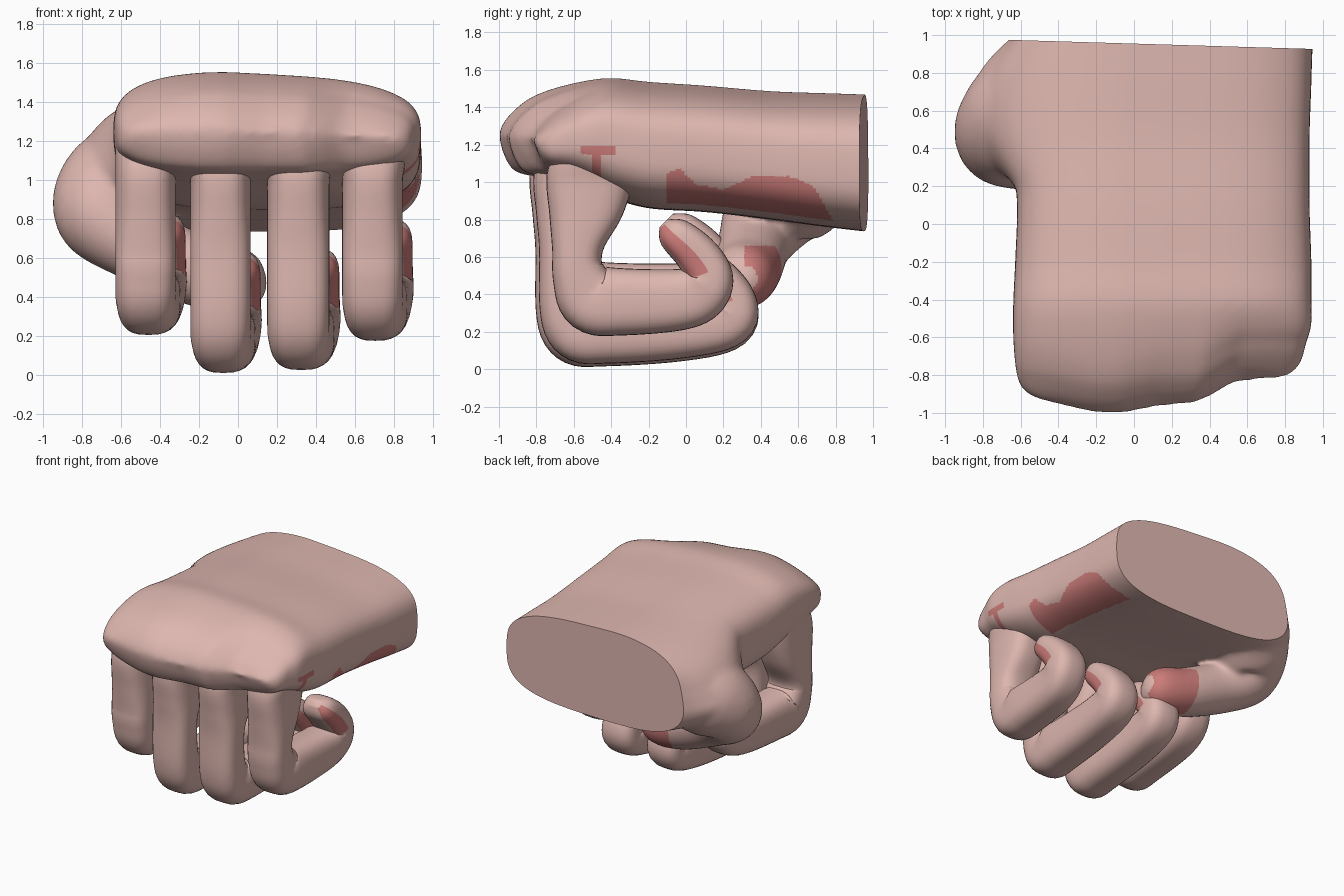
import bpy, bmesh, math
from mathutils import Vector

if "Cube" in bpy.data.objects:
    bpy.data.objects.remove(bpy.data.objects["Cube"])


def material(name, rgb):
    m = bpy.data.materials.new(name)
    m.diffuse_color = (*rgb, 1)
    m.use_nodes = True
    m.node_tree.nodes["Principled BSDF"].inputs["Base Color"].default_value = m.diffuse_color
    return m


SKIN = material("skin", (0.73, 0.47, 0.43))
RED = material("flushed red", (0.60, 0.20, 0.19))


def spline(keys, steps=8):
    """Catmull-Rom interpolation of rows of numbers."""
    k = [keys[0]] + list(keys) + [keys[-1]]
    out = []
    for i in range(1, len(k) - 2):
        for s in range(steps):
            t = s / steps
            out.append([0.5 * (2 * b + (c - a) * t + (2 * a - 5 * b + 4 * c - d) * t * t
                               + (3 * b - a - 3 * c + d) * t ** 3)
                        for a, b, c, d in zip(k[i - 1], k[i], k[i + 1], k[i + 2])])
    return out + [list(keys[-1])]


def rounded(a, n):
    """Point on a unit superellipse."""
    c, s = math.cos(a), math.sin(a)
    return (math.copysign(abs(c) ** (2 / n), c), math.copysign(abs(s) ** (2 / n), s))


def loft(name, rings, is_red=None):
    bm = bmesh.new()
    vs = [[bm.verts.new(p) for p in r] for r in rings]
    n = len(rings[0])
    for i in range(len(vs) - 1):
        for j in range(n):
            f = bm.faces.new((vs[i][j], vs[i][(j + 1) % n], vs[i + 1][(j + 1) % n], vs[i + 1][j]))
            if is_red and is_red(i / (len(vs) - 1), j / n * 360):
                f.material_index = 1
    bm.faces.new(vs[0])
    bm.faces.new(vs[-1])
    bmesh.ops.recalc_face_normals(bm, faces=bm.faces)
    me = bpy.data.meshes.new(name)
    bm.to_mesh(me)
    bm.free()
    me.materials.append(SKIN)
    me.materials.append(RED)
    ob = bpy.data.objects.new(name, me)
    bpy.context.collection.objects.link(ob)
    return ob


def activate(*obs):
    bpy.ops.object.select_all(action='DESELECT')
    for o in obs:
        o.select_set(True)
    bpy.context.view_layer.objects.active = obs[0]


def clamp(v):
    return max(0.0, min(1.0, v))


# Palm: sections along y (y, x min, x max, z low, z high)
PALM = [(-1.0, -0.52, 0.78, 1.245, 1.265), (-0.975, -0.57, 0.83, 1.15, 1.32),
        (-0.92, -0.61, 0.88, 1.06, 1.385), (-0.82, -0.63, 0.91, 1.03, 1.46),
        (-0.65, -0.64, 0.94, 0.99, 1.52), (-0.42, -0.64, 0.94, 0.92, 1.56),
        (-0.2, -0.63, 0.94, 0.86, 1.54), (0.1, -0.62, 0.93, 0.84, 1.52),
        (0.45, -0.64, 0.93, 0.80, 1.49), (0.75, -0.62, 0.94, 0.76, 1.48),
        (1.1, -0.58, 0.95, 0.72, 1.47)]
rings = []
for y, x0, x1, z0, z1 in spline(PALM):
    ring = []
    for j in range(48):
        c, s = rounded(j / 48 * math.tau, 3.2)
        x = (x0 + x1) / 2 + c * (x1 - x0) / 2
        z = (z0 + z1) / 2 + s * (z1 - z0) / 2 - 0.05 * clamp((x + 0.1) / 0.9) * (s + 1) / 2
        back = 0.05 * clamp(x / 0.15) + 0.13 * clamp((x - 0.35) / 0.2) + 0.08 * clamp((-x - 0.2) / 0.35)
        # heel of the thumb swells out of the left side
        x -= 0.27 * clamp(1 - ((y - 0.62) / 0.42) ** 2) * clamp((1.45 - z) / 0.45) * clamp(-x / 0.6)
        ring.append((x, y + back * clamp((-y - 0.4) / 0.4), z))
    rings.append(ring)
palm = loft("palm_and_thumb", rings)

# Thumb: round tube from the heel of the hand, folding under the palm
THUMB = [(-0.25, 0.98, 1.10, 0.22), (-0.45, 0.76, 1.06, 0.27), (-0.62, 0.57, 0.96, 0.30),
         (-0.69, 0.45, 0.83, 0.255), (-0.52, 0.37, 0.68, 0.20), (-0.22, 0.33, 0.54, 0.185),
         (0.0, 0.30, 0.49, 0.17), (0.10, 0.28, 0.48, 0.12), (0.14, 0.27, 0.48, 0.04)]
path = spline(THUMB)
rings = []
for i, (x, y, z, r) in enumerate(path):
    a, b = path[max(i - 1, 0)], path[min(i + 1, len(path) - 1)]
    t = (Vector(b[:3]) - Vector(a[:3])).normalized()
    u = t.cross(Vector((0, 1, 0.3))).normalized()
    v = t.cross(u)
    rings.append([Vector((x, y, z)) + r * (math.cos(q) * u + math.sin(q) * v)
                  for q in (j / 24 * math.tau for j in range(24))])
thumb = loft("thumb", rings)

# Fuse thumb and palm into one soft surface
activate(palm, thumb)
bpy.ops.object.join()
m = palm.modifiers.new("fuse", 'REMESH')
m.mode, m.voxel_size = 'VOXEL', 0.016
m = palm.modifiers.new("soften", 'SMOOTH')
m.factor, m.iterations = 0.5, 25
for name in ("fuse", "soften"):
    bpy.ops.object.modifier_apply(modifier=name)

# Cut the wrist off flat
bm = bmesh.new()
bm.from_mesh(palm.data)
bmesh.ops.bisect_plane(bm, geom=bm.verts[:] + bm.edges[:] + bm.faces[:],
                       plane_co=(0, 0.955, 0), plane_no=(0.03, 1, 0), clear_outer=True)
bmesh.ops.holes_fill(bm, edges=[e for e in bm.edges if e.is_boundary], sides=0)
bm.to_mesh(palm.data)
bm.free()

# Flushed patches on the outer palm edge and the thumb tip
EDGE = [(-0.1, 1.04), (-0.04, 1.08), (0.05, 0.99), (0.2, 0.96), (0.35, 1.03),
        (0.55, 1.03), (0.68, 0.98), (0.8, 0.77)]


def palm_patch(y, z):
    for (a, za), (b, zb) in zip(EDGE, EDGE[1:]):
        if a <= y <= b:
            return z < za + (zb - za) * (y - a) / (b - a)
    return (-0.5 < y < -0.45 and 0.93 < z < 1.2) or (-0.56 < y < -0.38 and 1.15 < z < 1.2)


if len(palm.data.materials) < 2:
    palm.data.materials.clear()
    palm.data.materials.append(SKIN)
    palm.data.materials.append(RED)
for p in palm.data.polygons:
    x, y, z = p.center
    side = x > 0.7 and p.normal.x > 0.15 and palm_patch(y, z)
    tip = -0.2 < x < 0.13 and y > 0.2 and z < 0.66 and p.normal.y > 0
    p.material_index = 1 if side or tip else 0
activate(palm)
bpy.ops.object.shade_smooth_by_angle(angle=math.radians(50))
for p in palm.data.polygons:
    if len(p.vertices) > 20:
        p.use_smooth = False


# Fingers: down from the knuckle, back under the palm, tip curled up and forward
def finger(name, x, width, front, bottom, back, flare=0.12):
    f, b, k = front, bottom, back
    keys = [(f + 0.29, 1.22, 0.20), (f + 0.26, 1.04, 0.235), (f + 0.235, 0.82, 0.195),
            (f + 0.19, 0.63, 0.135), (f + 0.20, b + 0.33, 0.145), (f + 0.27, b + 0.21, 0.185),
            (f + 0.42, b + 0.19, 0.18), (-0.05, b + 0.20, 0.165), (k - 0.17, b + 0.24, 0.15),
            (k - 0.125, b + 0.33, 0.125), (k - 0.20, b + 0.45, 0.115),
            (k - 0.32, b + 0.56, 0.09), (k - 0.37, b + 0.61, 0.03)]
    path = spline(keys, 6)
    rings = []
    n = len(path)
    for i, (y, z, h) in enumerate(path):
        p, q = path[max(i - 1, 0)], path[min(i + 1, n - 1)]
        t = Vector((q[0] - p[0], q[1] - p[1])).normalized()
        u = i / (n - 1)
        if u < 0.3:
            t = Vector((0, -1))  # keep the upper sections level
        w = width / 2 * (1 - 0.12 * clamp((u - 0.5) / 0.3)) * (1 - 0.7 * clamp((u - 0.86) / 0.14) ** 2)
        w *= 1 + flare * clamp((z - 1.0) / 0.12)  # flare into the knuckle
        cx = x + 0.07 * clamp((u - 0.4) / 0.3)
        ring = []
        for j in range(32):
            c, s = rounded(j / 32 * math.tau, 2.8)
            ring.append((cx + c * w, y - t.y * s * h, z + t.x * s * h))
        rings.append(ring)
    ob = loft(name, rings, lambda u, a: 0.75 < u < 0.98 and (a < 50 or a > 350))
    activate(ob)
    bpy.ops.object.shade_smooth_by_angle(angle=math.radians(50))


finger("index_finger", -0.475, 0.31, -0.83, 0.20, 0.28, 0)
finger("middle_finger", -0.09, 0.31, -0.86, 0.005, 0.38)
finger("ring_finger", 0.31, 0.32, -0.84, 0.02, 0.38)
finger("little_finger", 0.69, 0.31, -0.77, 0.17, 0.25)
